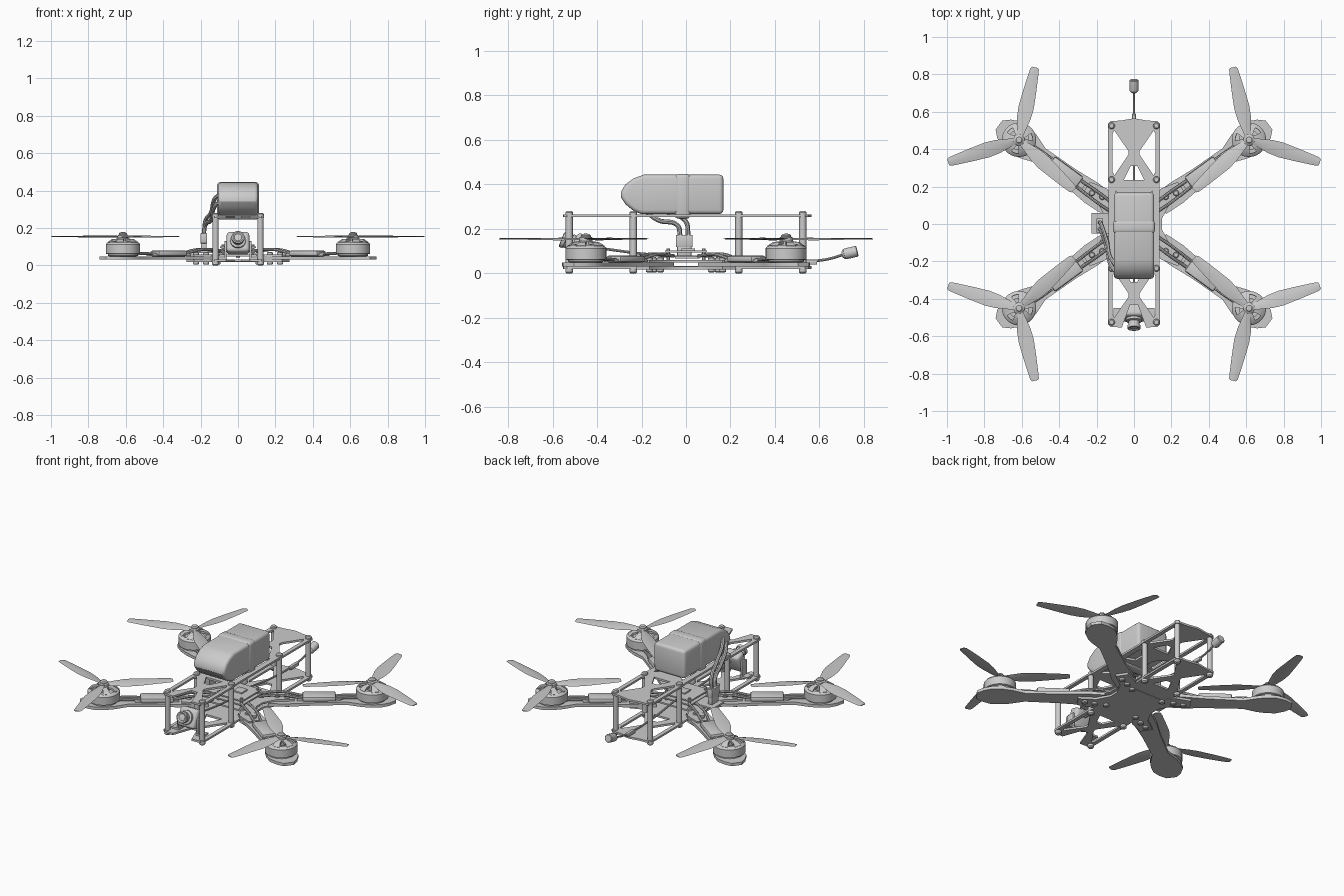
import bpy, bmesh, math
from mathutils import Matrix, Vector

if "Cube" in bpy.data.objects:
    bpy.data.objects.remove(bpy.data.objects["Cube"])

ARM = math.atan2(0.45, 0.615)          # arm direction in the +x +y quadrant
MX, MY = 0.615, 0.45                   # motor position


def from_bm(name, bm, mat=None):
    if mat is not None:
        bm.transform(mat)
    bmesh.ops.recalc_face_normals(bm, faces=bm.faces[:])
    me = bpy.data.meshes.new(name)
    bm.to_mesh(me)
    bm.free()
    ob = bpy.data.objects.new(name, me)
    bpy.context.collection.objects.link(ob)
    return ob


def from_curve(name, cu, mat=None):
    tmp = bpy.data.objects.new("tmp", cu)
    bpy.context.collection.objects.link(tmp)
    dg = bpy.context.evaluated_depsgraph_get()
    me = bpy.data.meshes.new_from_object(tmp.evaluated_get(dg))
    bm = bmesh.new()
    bm.from_mesh(me)
    bpy.data.objects.remove(tmp)
    bmesh.ops.remove_doubles(bm, verts=bm.verts[:], dist=1e-5)
    return from_bm(name, bm, mat)


def plate(name, loops, z0, z1, mat=None):
    """Flat sheet: first loop is the outline, the rest are holes."""
    cu = bpy.data.curves.new(name, 'CURVE')
    cu.dimensions, cu.fill_mode, cu.extrude = '2D', 'BOTH', (z1 - z0) / 2
    for pts in loops:
        sp = cu.splines.new('POLY')
        sp.points.add(len(pts) - 1)
        for p, (x, y) in zip(sp.points, pts):
            p.co = (x, y, 0, 1)
        sp.use_cyclic_u = True
    m = Matrix.Translation((0, 0, (z0 + z1) / 2))
    return from_curve(name, cu, m @ mat if mat is not None else m)


def tube(name, pts, r):
    cu = bpy.data.curves.new(name, 'CURVE')
    cu.dimensions, cu.bevel_depth, cu.bevel_resolution = '3D', r, 2
    cu.resolution_u, cu.use_fill_caps = 6, True
    sp = cu.splines.new('BEZIER')
    sp.bezier_points.add(len(pts) - 1)
    for b, p in zip(sp.bezier_points, pts):
        b.co = p
        b.handle_left_type = b.handle_right_type = 'AUTO'
    return from_curve(name, cu)


def loft(name, rings, mat=None, closed_ends=True):
    bm = bmesh.new()
    vs = [[bm.verts.new(p) for p in ring] for ring in rings]
    n = len(vs[0])
    for a, b in zip(vs, vs[1:]):
        for i in range(n):
            bm.faces.new((a[i], a[(i + 1) % n], b[(i + 1) % n], b[i]))
    if closed_ends:
        bm.faces.new(vs[0])
        bm.faces.new(vs[-1])
    return from_bm(name, bm, mat)


def lathe(name, prof, loc=(0, 0, 0), n=28, rot=None):
    rings = [[(r * math.cos(2 * math.pi * i / n), r * math.sin(2 * math.pi * i / n), z)
              for i in range(n)] for r, z in prof]
    m = Matrix.Translation(loc)
    return loft(name, rings, m @ rot if rot is not None else m)


def box(name, size, loc, rot=None, bevel=0.0, seg=2):
    bm = bmesh.new()
    bmesh.ops.create_cube(bm, size=1, matrix=Matrix.Diagonal((*size, 1)))
    if bevel:
        bmesh.ops.bevel(bm, geom=bm.edges[:], offset=bevel, segments=seg, profile=0.5, affect='EDGES')
    m = Matrix.Translation(loc)
    return from_bm(name, bm, m @ rot if rot is not None else m)


def mirrored(obs):
    """Copy +x +y quadrant parts into the other three quadrants."""
    for ob in obs:
        for sx, sy in ((-1, 1), (1, -1), (-1, -1)):
            c = ob.copy()
            c.data = ob.data.copy()
            c.data.transform(Matrix.Diagonal((sx, sy, 1, 1)))
            if sx * sy < 0:
                c.data.flip_normals()
            bpy.context.collection.objects.link(c)


def four_way(q):
    """Outline from quadrant points running from the x side to the y side."""
    return (q + [(-x, y) for x, y in reversed(q)] + [(-x, -y) for x, y in q]
            + [(x, -y) for x, y in reversed(q)])


# Long lattice plates, bottom and top
outline = four_way([(0.135, 0.2), (0.14, 0.25), (0.14, 0.535), (0.125, 0.55), (0.07, 0.553)])
side = [(0.105, 0.50), (0.03, 0.39), (0.03, 0.37), (0.105, 0.26), (0.115, 0.28), (0.115, 0.48)]
mid = [(-0.055, 0.235), (0.055, 0.235), (0.018, 0.31), (-0.018, 0.31)]
slot = [(0.1, 0.04), (0.1, 0.18), (0.04, 0.12), (0.04, 0.06)]
# front end is notched for the camera
notch = [(-0.065, -0.553), (-0.02, -0.43), (0.02, -0.43), (0.065, -0.553)]
k = outline.index((-0.07, -0.553))
outline = outline[:k + 1] + notch + outline[k + 1:]
kb = outline.index((0.07, 0.553))
outline = outline[:kb + 1] + [(0, 0.565)] + outline[kb + 1:]
holes = [mid, [(x, -y) for x, y in mid]]
for sx in (1, -1):
    holes += [[(sx * x, sy * y) for x, y in side] for sy in (1, -1)]
slots = [[(sx * x, sy * y) for x, y in slot] for sx in (1, -1) for sy in (1, -1)]
plate("bottom_plate", [outline] + holes, 0.02, 0.032)
plate("top_plate", [outline] + holes + slots, 0.253, 0.265)

# Cross-shaped clamp plates sandwiching the arms
cross = four_way([(0.15, 0.03), (0.19, 0.105), (0.275, 0.165), (0.235, 0.225), (0.145, 0.19), (0.1, 0.125)])
plate("lower_cross_plate", [cross], 0.018, 0.031)
plate("upper_cross_plate", [cross], 0.049, 0.059)

quad = []
R = Matrix.Rotation(ARM, 4, 'Z')


def on_arm(u, v, z):
    return tuple(R @ Vector((u, v, z)))


# Arms with widened motor mounts
half = [(0.17, 0.058), (0.28, 0.064), (0.42, 0.052), (0.62, 0.047), (0.70, 0.076),
        (0.75, 0.086), (0.81, 0.086), (0.86, 0.062), (0.895, 0.03)]
quad.append(plate("arm", [half + [(u, -v) for u, v in reversed(half)]], 0.031, 0.049, R))

# Speed controllers and their wires
quad.append(box("speed_controller", (0.19, 0.085, 0.03), on_arm(0.46, 0, 0.064), R, 0.01))
quad.append(box("speed_controller_board", (0.25, 0.06, 0.012), on_arm(0.46, 0, 0.056), R))
for v in (-0.022, 0, 0.022):
    quad.append(tube("motor_wire", [on_arm(0.56, v, 0.06), on_arm(0.63, v, 0.064), on_arm(0.71, v * 0.8, 0.058)], 0.007))
for v in (-0.02, 0.02):
    quad.append(tube("power_wire", [on_arm(0.36, v, 0.064), on_arm(0.25, v * 1.2, 0.085),
                                    on_arm(0.12, v, 0.078)], 0.008))

# Motors
m = (MX, MY, 0)
quad.append(lathe("motor_base", [(0.07, 0.048), (0.08, 0.052), (0.08, 0.062), (0.055, 0.064), (0.055, 0.11)], m))
quad.append(lathe("motor_bell", [(0.085, 0.06), (0.092, 0.063), (0.092, 0.112), (0.086, 0.12),
                                 (0.074, 0.126), (0.072, 0.12), (0.083, 0.108), (0.083, 0.06)], m))
quad[-1].data.update()
quad.append(lathe("motor_hub", [(0.028, 0.1), (0.034, 0.125), (0.034, 0.143), (0.026, 0.148)], m))
for i in range(6):
    rot = Matrix.Rotation(i * math.pi / 3 + 0.3, 4, 'Z')
    ring = lambda x, w, z: [(x, -w, z), (x, w, z), (x, w, z - 0.012), (x, -w, z - 0.012)]
    quad.append(loft("motor_spoke", [ring(0.025, 0.012, 0.144), ring(0.058, 0.016, 0.14), ring(0.08, 0.022, 0.124)],
                     Matrix.Translation(m) @ rot))

# Three-bladed propellers
quad.append(lathe("propeller_hub", [(0.03, 0.143), (0.03, 0.16), (0.022, 0.165), (0.022, 0.17),
                                    (0.015, 0.177), (0.004, 0.178)], m, 20))
stations = [(0.015, 0.03, 14), (0.06, 0.05, 12), (0.12, 0.075, 9), (0.18, 0.083, 7),
            (0.27, 0.07, 5), (0.36, 0.053, 4), (0.388, 0.046, 4), (0.397, 0.034, 4)]
for k in range(3):
    rings = []
    for r, w, a in stations:
        a = math.radians(a)
        sec = [(-0.5, 0), (-0.2, 0.003), (0.2, 0.003), (0.5, 0), (0.2, -0.002), (-0.2, -0.002)]
        rings.append([(r, s * w * math.cos(a), 0.154 + s * w * math.sin(a) + t) for s, t in sec])
    quad.append(loft("propeller_blade", rings,
                     Matrix.Translation(m) @ Matrix.Rotation(math.radians(-17.5 + 120 * k), 4, 'Z')))

# Standoffs with screw heads
for y in (0.525, 0.237):
    p = (0.12, y, 0)
    quad.append(lathe("standoff", [(0.016, 0.032), (0.016, 0.253)], p, 16))
    quad.append(lathe("top_screw", [(0.018, 0.264), (0.018, 0.274), (0.012, 0.28)], p, 14))
    quad.append(lathe("bottom_screw", [(0.012, 0.0), (0.018, 0.006), (0.018, 0.021)], p, 14))

# Arm clamp screws
for x, y in ((0.17, 0.145), (0.225, 0.165), (0.11, 0.115)):
    quad.append(lathe("clamp_screw_top", [(0.016, 0.058), (0.016, 0.068), (0.011, 0.072)], (x, y, 0), 14))
    quad.append(lathe("clamp_screw_bottom", [(0.011, 0.004), (0.016, 0.008), (0.016, 0.02)], (x, y, 0), 14))

# Electronics stack posts
quad.append(lathe("stack_post", [(0.009, 0.055), (0.009, 0.112)], (0.08, 0.08, 0), 10))
mirrored(quad)

# Electronics boards
box("power_board", (0.2, 0.2, 0.008), (0, 0, 0.076))
box("flight_board", (0.19, 0.19, 0.008), (0, 0, 0.098))
box("board_chip", (0.06, 0.06, 0.01), (0.01, 0.01, 0.106), bevel=0.002)
box("power_tab", (0.14, 0.11, 0.01), (-0.158, 0.005, 0.072))

# Battery: side profile drawn in y, z and spread along x
prof = [(0.168, 0.266), (0.168, 0.443), (-0.19, 0.443), (-0.235, 0.427), (-0.272, 0.40), (-0.293, 0.365),
        (-0.293, 0.342), (-0.272, 0.31), (-0.235, 0.28), (-0.2, 0.266)]
bm = bmesh.new()
f = bm.faces.new([bm.verts.new((-0.108, y, z)) for y, z in prof])
ext = bmesh.ops.extrude_face_region(bm, geom=[f])
bmesh.ops.translate(bm, vec=(0.216, 0, 0), verts=[v for v in ext['geom'] if isinstance(v, bmesh.types.BMVert)])
sharp = [e for e in bm.edges if all(v.co.y > 0.1 for v in e.verts) or abs(e.verts[0].co.x - e.verts[1].co.x) < 1e-5]
bmesh.ops.bevel(bm, geom=sharp, offset=0.018, segments=3, profile=0.5, affect='EDGES', clamp_overlap=True)
from_bm("battery", bm)
box("battery_strap", (0.224, 0.07, 0.202), (0, -0.015, 0.346), bevel=0.018, seg=3)

# Battery leads and connector
box("battery_plug", (0.036, 0.075, 0.055), (-0.183, -0.008, 0.145), bevel=0.004)
box("battery_socket", (0.03, 0.065, 0.05), (-0.183, -0.008, 0.1), bevel=0.004)
for dy, dz in ((-0.018, -0.02), (0.018, 0.02)):
    tube("battery_lead", [(-0.1, -0.235 + dy, 0.36 + dz), (-0.125, -0.2 + dy, 0.335 + dz),
                          (-0.145, -0.11 + dy, 0.26 + dz), (-0.175, -0.02 + dy, 0.225 + dz / 2),
                          (-0.183, -0.008 + dy, 0.165)], 0.011)

# Front camera, tilted upward
tilt = Matrix.Rotation(math.radians(-22), 4, 'X')
fwd = tilt @ Matrix.Rotation(math.pi / 2, 4, 'X')
c = Vector((0, -0.475, 0.118))
box("camera_body", (0.122, 0.07, 0.115), c, tilt, 0.018, 3)
lathe("camera_lens", [(0.042, 0.03), (0.042, 0.048), (0.03, 0.052), (0.03, 0.072), (0.035, 0.074),
                      (0.035, 0.09), (0.028, 0.092), (0.02, 0.086), (0.004, 0.088)], c, 24, fwd)
for s in (-1, 1):
    box("camera_bracket", (0.012, 0.05, 0.1), (s * 0.067, -0.475, 0.08), bevel=0.003)
    box("camera_bracket_foot", (0.05, 0.05, 0.012), (s * 0.085, -0.475, 0.037))
tube("camera_cable", [(0, -0.44, 0.12), (0, -0.33, 0.105), (0, -0.2, 0.088), (0, -0.09, 0.08)], 0.006)

# Rear antenna
tube("antenna_cable", [(0, 0.1, 0.085), (0, 0.35, 0.055), (0, 0.55, 0.054), (0, 0.64, 0.064), (0, 0.71, 0.085)], 0.006)
box("antenna_mount", (0.02, 0.08, 0.022), (0, 0.55, 0.05), bevel=0.004)
lathe("antenna_cap", [(0.012, -0.038), (0.023, -0.028), (0.025, -0.02), (0.025, 0.03), (0.021, 0.034)],
      (0, 0.738, 0.092), 18, Matrix.Rotation(math.radians(-77), 4, 'X'))

bpy.ops.object.select_all(action='SELECT')
bpy.context.view_layer.objects.active = bpy.context.selected_objects[0]
bpy.ops.object.shade_smooth_by_angle(angle=math.radians(32))
